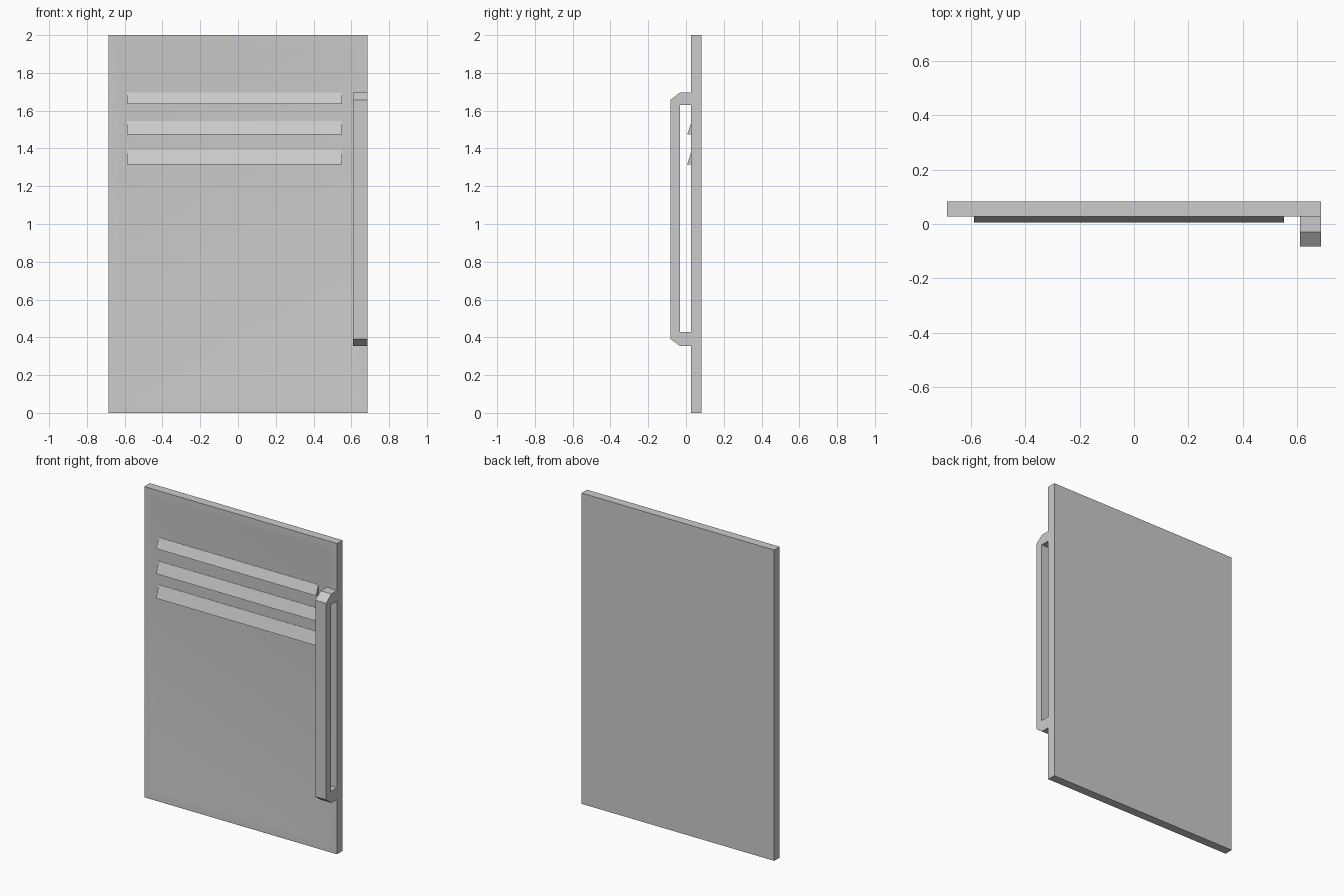
import bpy, bmesh

if "Cube" in bpy.data.objects:
    bpy.data.objects.remove(bpy.data.objects["Cube"])

FRONT, BACK = 0.027, 0.083
HALF = 0.686


def make_object(name, bm):
    bmesh.ops.recalc_face_normals(bm, faces=bm.faces)
    mesh = bpy.data.meshes.new(name)
    bm.to_mesh(mesh)
    bm.free()
    obj = bpy.data.objects.new(name, mesh)
    bpy.context.collection.objects.link(obj)
    return obj


def extrude_x(profile, x0, x1):
    """Solid bmesh from a (y, z) outline swept along x."""
    bm = bmesh.new()
    face = bm.faces.new([bm.verts.new((x0, y, z)) for y, z in profile])
    ext = bmesh.ops.extrude_face_region(bm, geom=[face])
    verts = [g for g in ext["geom"] if isinstance(g, bmesh.types.BMVert)]
    bmesh.ops.translate(bm, verts=verts, vec=(x1 - x0, 0, 0))
    bmesh.ops.recalc_face_normals(bm, faces=bm.faces)
    return bm


# Door slab with a very shallow, softly shaded recess in the front
bm = extrude_x([(FRONT, 0), (BACK, 0), (BACK, 2), (FRONT, 2)], -HALF, HALF)
bm.normal_update()
front = [f for f in bm.faces if f.normal.y < -0.9]
bmesh.ops.inset_region(bm, faces=front, thickness=0.03)
bmesh.ops.inset_region(bm, faces=front, thickness=0.06, depth=-0.006)
door = make_object("door_panel", bm)
bpy.context.view_layer.objects.active = door
door.select_set(True)
bpy.ops.object.shade_smooth_by_angle()

# Three sloping vent slats
for i, (low, high) in enumerate([(1.315, 1.393), (1.473, 1.545), (1.635, 1.697)]):
    slat = [(0.04, low), (0.006, low), (0.031, high), (0.04, high)]
    make_object(f"vent_slat_{i + 1}", extrude_x(slat, -0.587, 0.551))

# Pull handle: chamfered C-shaped bracket
outer = [(0.036, 1.697), (-0.03, 1.697), (-0.083, 1.657),
         (-0.083, 0.392), (-0.03, 0.353), (0.036, 0.353)]
inner = [(0.036, 0.428), (-0.033, 0.428), (-0.033, 1.63), (0.036, 1.63)]
bm = extrude_x(outer + inner, 0.609, HALF)
grip = [e for e in bm.edges if abs(e.verts[0].co.z - e.verts[1].co.z) > 1
        and abs(e.verts[0].co.y - e.verts[1].co.y) < 0.001
        and e.verts[0].co.y > -0.05]
bmesh.ops.bevel(bm, geom=grip, offset=0.008, segments=1, affect='EDGES')
make_object("pull_handle", bm)
